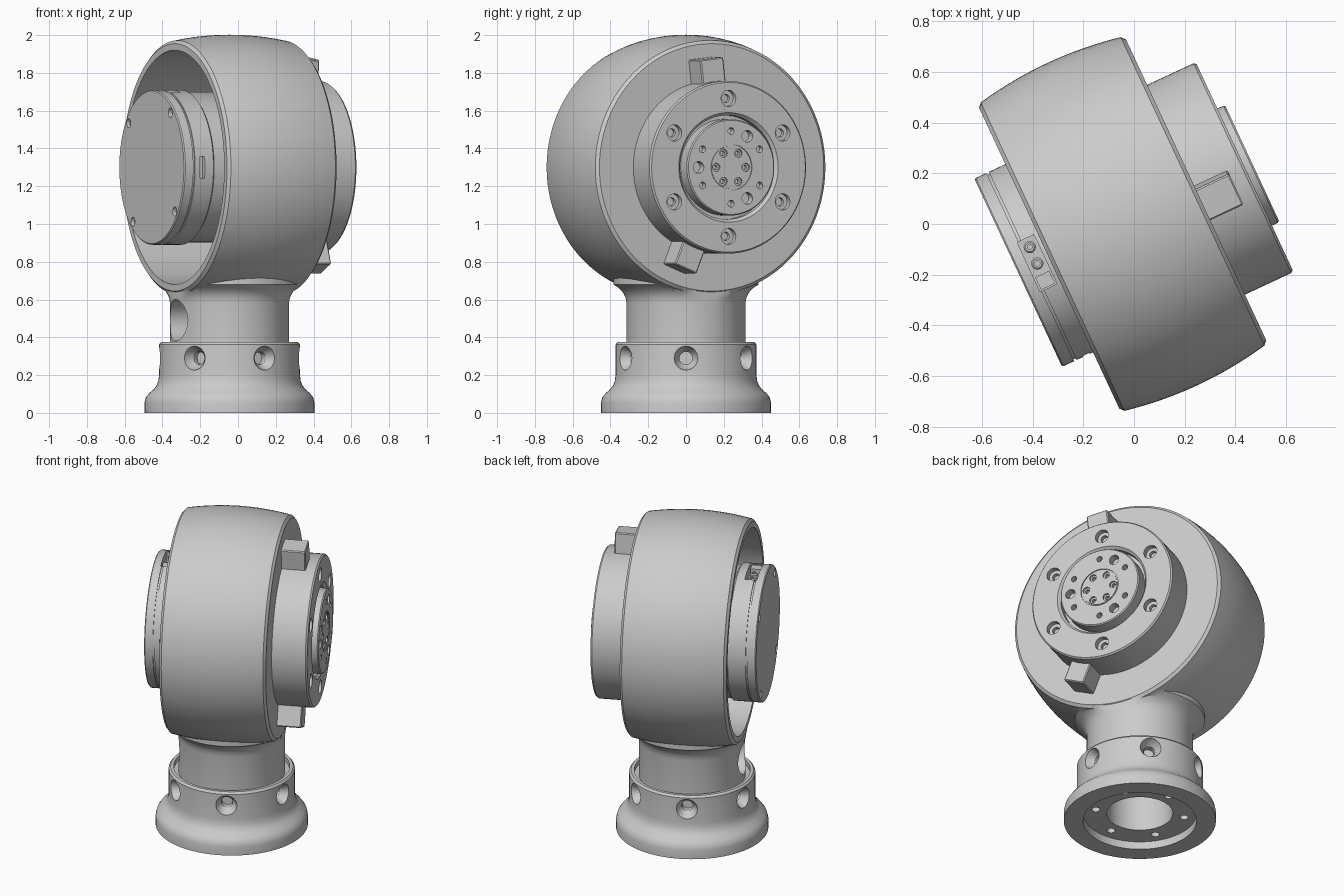
import bpy, bmesh, math
from mathutils import Matrix

cube = bpy.data.objects.get("Cube")
if cube:
    bpy.data.objects.remove(cube, do_unlink=True)

GREY = bpy.data.materials.new("light_grey")
GREY.use_nodes = True
GREY.diffuse_color = (0.6, 0.6, 0.6, 1)
GREY.node_tree.nodes["Principled BSDF"].inputs["Base Color"].default_value = (0.6, 0.6, 0.6, 1)

T, R, rad = Matrix.Translation, Matrix.Rotation, math.radians
BASE = T((-0.045, 0, 0))                                # upright column axis
HEAD = T((-0.045, 0, 1.3)) @ R(rad(25), 4, 'Z')         # head frame: x runs along the barrel
AXLE = HEAD @ R(rad(90), 4, 'Y')                        # lathe z -> barrel axis


def add_lathe(bm, profile, matrix, segs=96, closed=False):
    """Spin (radius, height) points around local z."""
    part = bmesh.new()
    vs = [part.verts.new((r, 0, h)) for r, h in profile]
    es = [part.edges.new(p) for p in zip(vs, vs[1:])]
    if closed:
        es.append(part.edges.new((vs[-1], vs[0])))
    bmesh.ops.spin(part, geom=vs + es, cent=(0, 0, 0), axis=(0, 0, 1),
                   angle=math.tau, steps=segs, use_duplicate=False)
    bmesh.ops.remove_doubles(part, verts=part.verts, dist=1e-5)
    bmesh.ops.recalc_face_normals(part, faces=part.faces)
    part.transform(matrix)
    tmp = bpy.data.meshes.new("tmp")
    part.to_mesh(tmp)
    part.free()
    bm.from_mesh(tmp)
    bpy.data.meshes.remove(tmp)


def add_box(bm, lo, hi, matrix):
    mid = [(a + b) / 2 for a, b in zip(lo, hi)]
    size = [b - a for a, b in zip(lo, hi)]
    bmesh.ops.create_cube(bm, size=1, matrix=matrix @ T(mid) @ Matrix.Diagonal((*size, 1)))


def finish(name, bm):
    mesh = bpy.data.meshes.new(name)
    bm.to_mesh(mesh)
    bm.free()
    mesh.materials.append(GREY)
    obj = bpy.data.objects.new(name, mesh)
    bpy.context.collection.objects.link(obj)
    return obj


def lathe(name, profile, matrix, closed=False):
    bm = bmesh.new()
    add_lathe(bm, profile, matrix, closed=closed)
    return finish(name, bm)


def boolean(obj, tool, operation='DIFFERENCE'):
    if isinstance(tool, bmesh.types.BMesh):
        tool = finish("cutter", tool)
    tool.hide_render = True
    mod = obj.modifiers.new("bool", 'BOOLEAN')
    mod.operation, mod.solver, mod.object = operation, 'EXACT', tool
    bpy.context.view_layer.objects.active = obj
    bpy.ops.object.modifier_apply(modifier=mod.name)
    bpy.data.objects.remove(tool, do_unlink=True)


def drill(bm, matrix, steps):
    """Stepped hole going down local -z: (radius, start depth, end depth)."""
    prof = [(0, 0.02)]
    for i, (r, d0, d1) in enumerate(steps):
        prof += [(r, -d0 if i else 0.02), (r, -d1)]
    add_lathe(bm, prof + [(0, prof[-1][1])], matrix, 24)


def on_disc(s, radius, deg, flip=False):
    """Frame on a disc of the head, z pointing outward along the barrel axis."""
    a = rad(deg)
    return HEAD @ T((s, radius * math.cos(a), radius * math.sin(a))) @ R(rad(-90 if flip else 90), 4, 'Y')


# Barrel housing with gently bowed wall, blended into the neck
bow = [(0.702 - 0.03 * (s / 0.305) ** 2, s) for s in [-0.305 + 0.61 * i / 16 for i in range(17)]]
housing = lathe("barrel_housing", [(0, -0.32), (0.655, -0.32)] + bow + [(0.655, 0.32), (0, 0.32)], AXLE)

neck_bm = bmesh.new()
add_lathe(neck_bm, [(0, 0.33), (0.315, 0.33), (0.315, 0.58), (0.32, 0.61), (0.332, 0.635),
                    (0.352, 0.658), (0.385, 0.68), (0.385, 0.75), (0, 0.75)],
          Matrix.Identity(4))
for v in neck_bm.verts:                                 # keep the flare inside the barrel ends
    if v.co.z > 0.6:
        v.co.x = max(-0.316, min(0.316, v.co.x))
neck_bm.transform(BASE @ R(rad(25), 4, 'Z'))
boolean(housing, neck_bm, 'UNION')

# Open cavity, column bore and round cable port
cut = bmesh.new()
add_lathe(cut, [(0, -0.4), (0.62, -0.4), (0.62, 0.2), (0, 0.2)], AXLE)
boolean(housing, cut)
cut = bmesh.new()
add_lathe(cut, [(0, 0.2), (0.21, 0.2), (0.21, 0.585), (0, 0.585)], BASE)
boolean(housing, cut)
cut = bmesh.new()
add_lathe(cut, [(0, -0.5), (0.11, -0.5), (0.11, -0.1), (0, -0.1)], T((0, 0, -0.81)) @ AXLE, 48)
boolean(housing, cut)

# Flanged base with collar, recessed underside and bolt holes
base = lathe("base_flange", [
    (0.195, 0.05), (0.335, 0.05), (0.335, 0), (0.45, 0), (0.45, 0.055), (0.444, 0.08), (0.43, 0.1),
    (0.402, 0.125), (0.386, 0.145), (0.377, 0.17), (0.373, 0.2), (0.373, 0.362), (0.362, 0.375),
    (0.343, 0.375), (0.343, 0.345), (0.195, 0.345)], BASE, closed=True)
cut = bmesh.new()
for k in range(6):
    spin = BASE @ R(rad(60 * k), 4, 'Z')
    add_lathe(cut, [(0, 0.02), (0.066, 0.02), (0.062, -0.01), (0.034, -0.05), (0.034, -0.09), (0, -0.09)],
              spin @ T((0.373, 0, 0.29)) @ R(rad(90), 4, 'Y'), 32)
    drill(cut, spin @ R(rad(30), 4, 'Z') @ T((0.265, 0, 0.05)) @ R(math.pi, 4, 'X'), [(0.025, 0, 0.08)])
boolean(base, cut)

# Drive flange with an annular groove and six counterbored screws
drive = lathe("drive_flange", [(0, 0.3), (0.457, 0.3), (0.457, 0.522), (0.449, 0.532), (0.29, 0.532),
                               (0.275, 0.515), (0.275, 0.48), (0, 0.48)], AXLE)
cut = bmesh.new()
for k in range(6):
    drill(cut, on_disc(0.532, 0.365, 30 + 60 * k), [(0.043, 0, 0.035), (0.022, 0.035, 0.06)])
boolean(drive, cut)

# Output disc with its hole pattern
output = lathe("output_disc", [(0, 0.45), (0.255, 0.45), (0.255, 0.558), (0.249, 0.565), (0.122, 0.565),
                               (0.122, 0.558), (0.114, 0.558), (0.114, 0.563), (0, 0.563)], AXLE)
cut = bmesh.new()
for k in range(6):
    drill(cut, on_disc(0.565, 0.086, 60 * k), [(0.022, 0, 0.015), (0.012, 0.015, 0.035)])
    drill(cut, on_disc(0.565, 0.192, 30 + 60 * k), [(0.018, 0, 0.04)])
for k in range(3):
    drill(cut, on_disc(0.565, 0.19, 60 + 120 * k), [(0.031, 0, 0.05)])
boolean(output, cut)

# Locating tabs beside the drive flange
for name, deg in (("upper_tab", 6.5), ("lower_tab", 158)):
    bm = bmesh.new()
    add_box(bm, (0.31, -0.068, 0.43), (0.465, 0.068, 0.58), HEAD @ R(rad(deg), 4, 'X'))
    bmesh.ops.bevel(bm, geom=bm.edges[:], offset=0.006, segments=1, affect='EDGES')
    finish(name, bm)

# Motor can in the open side, with cap seam, cap screws, side slot and connector recess
motor = lathe("motor_can", [(0, -0.455), (0.404, -0.455), (0.41, -0.449), (0.41, -0.402), (0.402, -0.402),
                            (0.402, -0.392), (0.41, -0.392), (0.41, -0.285), (0.398, -0.275),
                            (0.398, 0.22), (0, 0.22)], AXLE)
cut = bmesh.new()
for k in range(4):
    drill(cut, on_disc(-0.455, 0.372, 39 + 90 * k, True), [(0.025, 0, 0.02), (0.013, 0.02, 0.035)])
add_box(cut, (-0.408, -0.105, 0.35), (-0.335, 0.11, 0.45), HEAD)
slot = bmesh.new()
add_box(slot, (-0.363, -0.45, -0.07), (-0.335, -0.38, 0.07), HEAD)
bmesh.ops.bevel(slot, geom=[e for e in slot.edges
                            if abs((HEAD.inverted() @ e.verts[0].co - HEAD.inverted() @ e.verts[1].co).y) > 0.05],
                offset=0.0135, segments=5, affect='EDGES')
boolean(motor, cut)
boolean(motor, slot)

# Connector terminals sitting in the recess
bm = bmesh.new()
for t in (0.072, 0.001):
    add_lathe(bm, [(0, -0.01), (0.024, -0.01), (0.024, 0.028), (0.018, 0.034), (0.01, 0.034),
                   (0.01, 0.024), (0, 0.024)], HEAD @ T((-0.371, t, 0.355)), 24)
finish("terminal_screws", bm)
bm = bmesh.new()
add_box(bm, (-0.402, -0.1, 0.34), (-0.341, -0.045, 0.392), HEAD)
finish("connector_block", bm)

# Smooth shading with crisp machined edges
for obj in bpy.context.scene.objects:
    if obj.type == 'MESH' and obj.data.materials and obj.data.materials[0] == GREY:
        bpy.ops.object.select_all(action='DESELECT')
        obj.select_set(True)
        bpy.context.view_layer.objects.active = obj
        bpy.ops.object.shade_smooth_by_angle(angle=rad(30))
